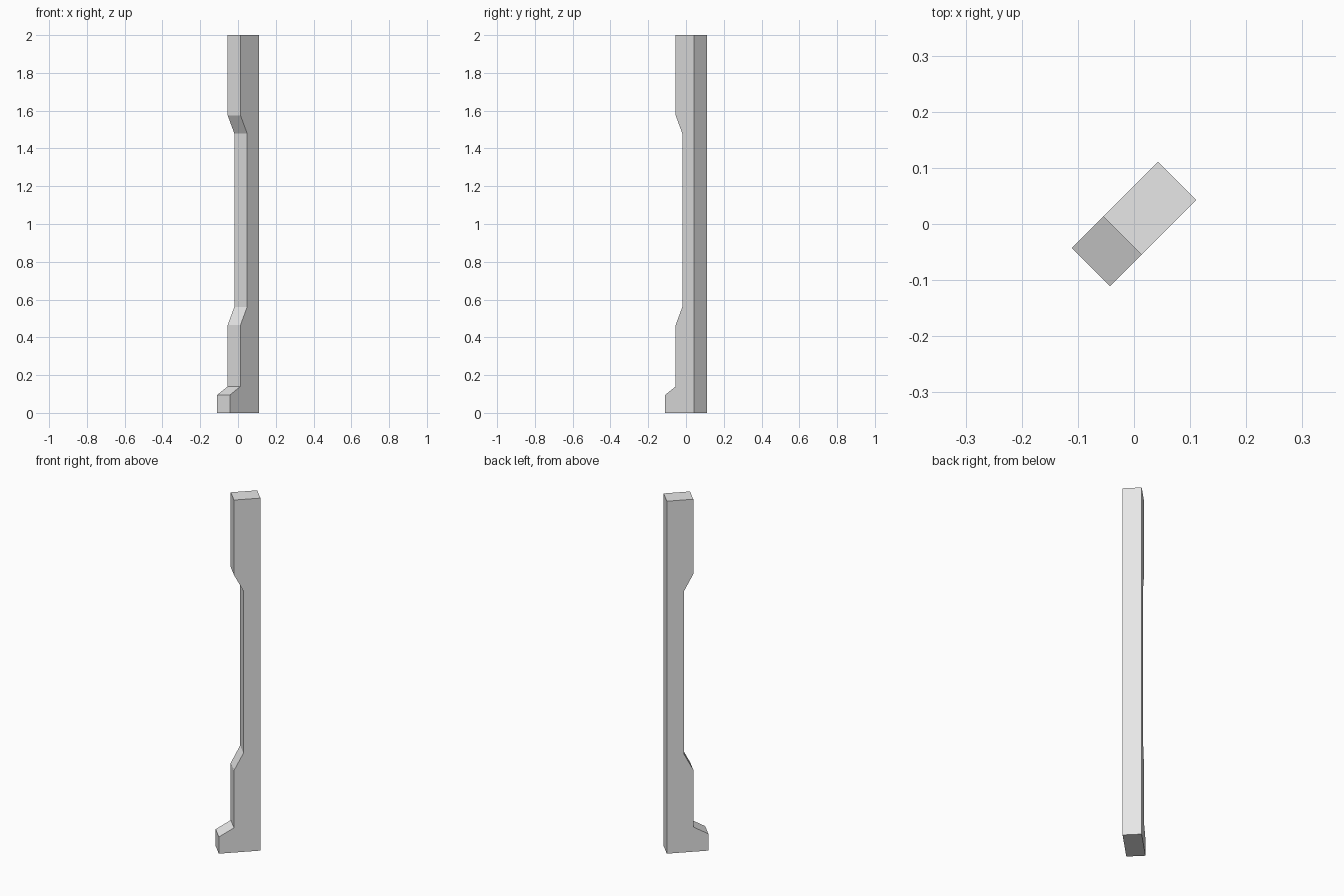
import bpy
import bmesh
from mathutils import Vector

# Remove the default cube
cube = bpy.data.objects.get("Cube")
if cube:
    bpy.data.objects.remove(cube, do_unlink=True)


def make_material(name, colour):
    mat = bpy.data.materials.new(name)
    mat.use_nodes = True
    mat.diffuse_color = colour
    mat.node_tree.nodes["Principled BSDF"].inputs["Base Color"].default_value = colour
    return mat


def extrude_profile(name, profile, along, half_width, mat):
    """Sweep an (offset, height) outline sideways to both sides of the centre."""
    along = Vector(along).normalized()
    side = along.cross(Vector((0, 0, 1)))
    bm = bmesh.new()
    verts = [bm.verts.new(along * s + Vector((0, 0, z)) - side * half_width)
             for s, z in profile]
    face = bm.faces.new(verts)
    swept = bmesh.ops.extrude_face_region(bm, geom=[face])["geom"]
    moved = [v for v in swept if isinstance(v, bmesh.types.BMVert)]
    bmesh.ops.translate(bm, verts=moved, vec=side * 2 * half_width)
    bmesh.ops.recalc_face_normals(bm, faces=bm.faces)
    mesh = bpy.data.meshes.new(name)
    bm.to_mesh(mesh)
    bm.free()
    mesh.materials.append(mat)
    obj = bpy.data.objects.new(name, mesh)
    bpy.context.collection.objects.link(obj)
    return obj


grey = make_material("light grey", (0.8, 0.8, 0.8, 1))

# Post outline: flat back, stepped toe, chamfered recess in the shaft
back, toe, front, recess = 0.1085, -0.1085, -0.0295, 0.02
outline = [
    (back, 0), (toe, 0), (toe, 0.095), (front, 0.14),
    (front, 0.465), (recess, 0.56), (recess, 1.48), (front, 1.575),
    (front, 2), (back, 2),
]
extrude_profile("corner_post", outline, (1, 1, 0), 0.048, grey)
